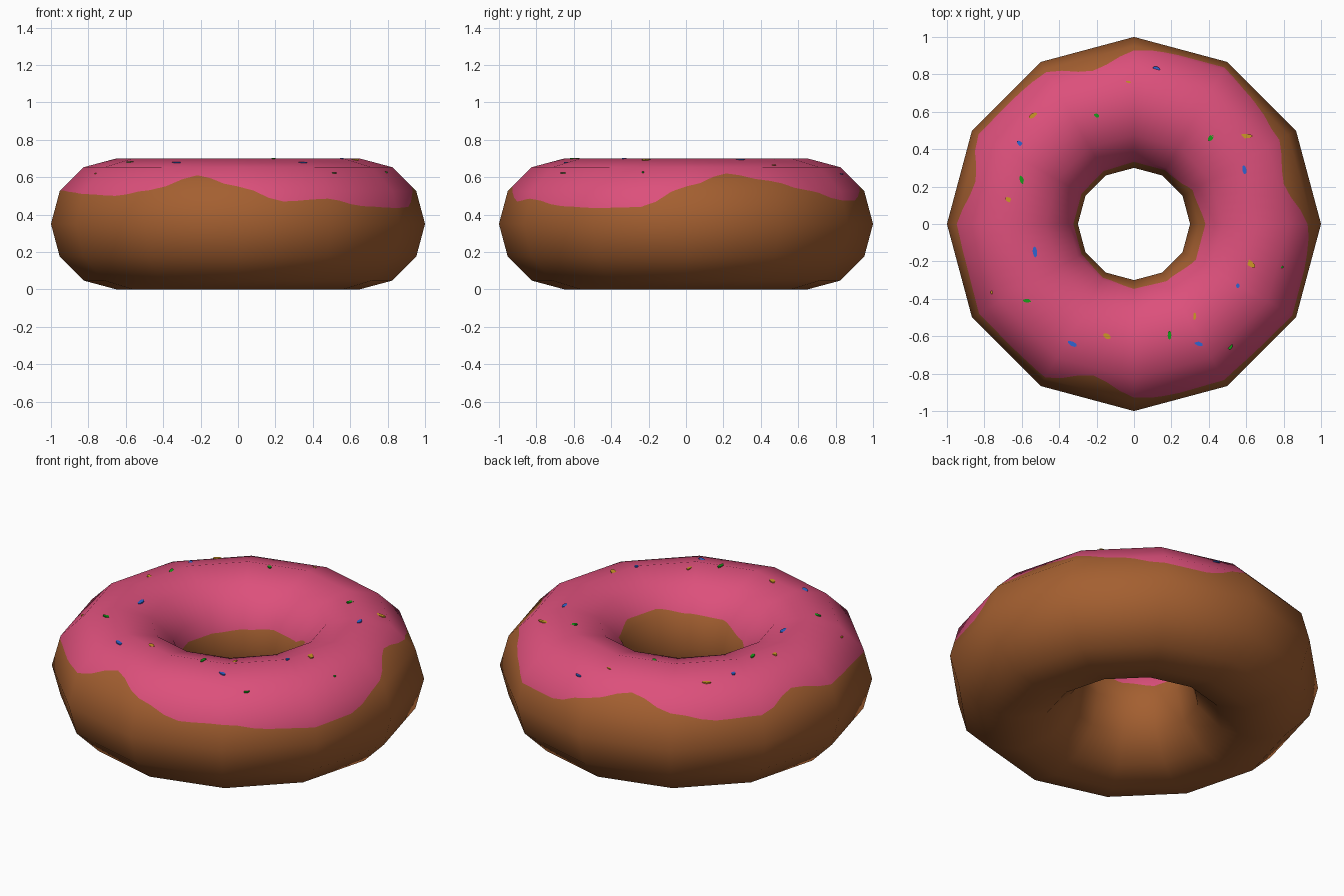
import bpy, bmesh, math
from mathutils import Vector, Matrix
from mathutils.bvhtree import BVHTree

if "Cube" in bpy.data.objects:
    bpy.data.objects.remove(bpy.data.objects["Cube"])

N = 12            # sides around the ring and around its section
SUB = 6           # fine columns per ring side, for the wavy icing edge
MAJOR, MINOR = 0.65, 0.35


def material(name, rgb):
    m = bpy.data.materials.new(name)
    m.diffuse_color = (*rgb, 1)
    m.use_nodes = True
    m.node_tree.nodes["Principled BSDF"].inputs["Base Color"].default_value = m.diffuse_color
    return m


dough = material("dough_brown", (0.37, 0.115, 0.03))
icing = material("icing_pink", (0.72, 0.08, 0.2))
sprinkle_mats = {
    "blue": material("sprinkle_blue", (0.03, 0.13, 0.63)),
    "yellow": material("sprinkle_yellow", (0.62, 0.31, 0.02)),
    "green": material("sprinkle_green", (0.01, 0.34, 0.01)),
}

# Icing edge heights every 15 degrees (outer) and 30 degrees (inner)
OUTER = [.55, .62, .58, .53, .475, .475, .55, .60, .54, .49, .50, .57,
         .53, .52, .51, .50, .53, .61, .55, .47, .485, .445, .435, .44]
INNER = [.56, .54, .47, .47, .45, .44, .44, .44, .47, .525, .53, .56]


def edge(table, t):
    """Smoothly sampled edge height, as a position along the section."""
    f = t * len(table)
    i = int(math.floor(f + 1e-9))
    s = max(0, f - i)
    s = s * s * (3 - 2 * s)
    z = table[i % len(table)] * (1 - s) + table[(i + 1) % len(table)] * s
    return (z - .35) / .175 if z < .525 else 1 + (z - .525) / .128


def torus_point(i, j):
    th, ph = i * math.tau / N, j * math.tau / N
    n = Vector((math.cos(th) * math.cos(ph), math.sin(th) * math.cos(ph), math.sin(ph)))
    c = Vector((math.cos(th) * MAJOR, math.sin(th) * MAJOR, MINOR))
    return c + n * MINOR, n


def sample(u, v):
    """Point and smooth normal on the flat-sided ring."""
    i, j = math.floor(u + 1e-7), math.floor(v + 1e-7)
    a, b = u - i, v - j
    p, n = Vector(), Vector()
    for di, wa in ((0, 1 - a), (1, a)):
        for dj, wb in ((0, 1 - b), (1, b)):
            q, m = torus_point(i + di, j + dj)
            p += q * wa * wb
            n += m * wa * wb
    return p, n.normalized()


def clip(poly, f):
    """Part of a polygon where f is positive."""
    out = []
    for k, p in enumerate(poly):
        q = poly[(k + 1) % len(poly)]
        fp, fq = f(p), f(q)
        if fp >= 0:
            out.append(p)
        if fp * fq < 0:
            t = fp / (fp - fq)
            out.append((p[0] + (q[0] - p[0]) * t, p[1] + (q[1] - p[1]) * t))
    return out


# Ring, cut along the icing edge
bm = bmesh.new()
cache, normals = {}, []


def vert(u, v):
    key = (round(u % N, 4) % N, round(v % N, 4) % N)
    if key not in cache:
        p, n = sample(u, v)
        cache[key] = bm.verts.new(p)
        normals.append(n)
    return cache[key]


def add_face(poly, mat):
    vs = []
    for p in poly:
        w = vert(*p)
        if w not in vs:
            vs.append(w)
    if len(vs) > 2:
        f = bm.faces.new(vs)
        f.material_index = mat
        f.smooth = True


for c in range(N * SUB):
    u0, u1 = c / SUB, (c + 1) / SUB
    o0, o1 = edge(OUTER, u0 / N), edge(OUTER, u1 / N)
    i0, i1 = 6 - edge(INNER, u0 / N), 6 - edge(INNER, u1 / N)
    for j in range(N):
        cell = [(u0, j), (u1, j), (u1, j + 1), (u0, j + 1)]
        if j < 3:
            def f(p): return p[1] - (o0 + (o1 - o0) * (p[0] - u0) * SUB)
        elif j < 6:
            def f(p): return (i0 + (i1 - i0) * (p[0] - u0) * SUB) - p[1]
        else:
            def f(p): return -1
        add_face(clip(cell, f), 1)
        add_face(clip(cell, lambda p: -f(p)), 0)

tree = BVHTree.FromBMesh(bm)
me = bpy.data.meshes.new("iced_ring")
bm.to_mesh(me)
bm.free()
me.materials.append(dough)
me.materials.append(icing)
me.normals_split_custom_set_from_vertices([tuple(n) for n in normals])
ring = bpy.data.objects.new("iced_ring", me)
bpy.context.collection.objects.link(ring)

# Sprinkles: x, y, length, width, angle
SPRINKLES = {
    "blue": [(.12, .83, .04, .025, 110), (-.61, .43, .04, .022, 135), (.59, .29, .05, .022, 170),
             (-.53, -.15, .06, .025, 175), (.555, -.33, .025, .02, 0),
             (-.33, -.64, .055, .025, 120), (.345, -.64, .05, .022, 110)],
    "yellow": [(-.03, .76, .03, .01, 100), (-.54, .58, .05, .025, 60), (.595, .47, .08, .024, 90),
               (-.67, .13, .04, .024, 120), (.62, -.21, .07, .03, 130), (-.76, -.365, .02, .014, 0),
               (.325, -.495, .045, .016, 0), (-.145, -.6, .045, .028, 120)],
    "green": [(-.2, .58, .03, .02, 120), (.41, .46, .04, .025, 40), (-.6, .235, .05, .022, 160),
              (-.57, -.41, .05, .02, 90), (.79, -.23, .02, .012, 90),
              (.19, -.595, .05, .02, 0), (.515, -.655, .035, .022, 20)],
}
for colour, spots in SPRINKLES.items():
    bm = bmesh.new()
    for x, y, length, width, angle in spots:
        hit, normal, _, _ = tree.ray_cast(Vector((x, y, 2)), Vector((0, 0, -1)))
        if normal.z < 0:
            normal = -normal
        turn = Vector((0, 0, 1)).rotation_difference(normal).to_matrix().to_4x4()
        mat = (Matrix.Translation(hit) @ turn @ Matrix.Rotation(math.radians(angle), 4, 'Z')
               @ Matrix.Diagonal((length, width, .006, 1)))
        bmesh.ops.create_cone(bm, cap_ends=True, segments=8, radius1=.5, radius2=.5,
                              depth=1, matrix=mat)
    me = bpy.data.meshes.new(colour + "_sprinkles")
    bm.to_mesh(me)
    bm.free()
    me.materials.append(sprinkle_mats[colour])
    bpy.context.collection.objects.link(bpy.data.objects.new(colour + "_sprinkles", me))
